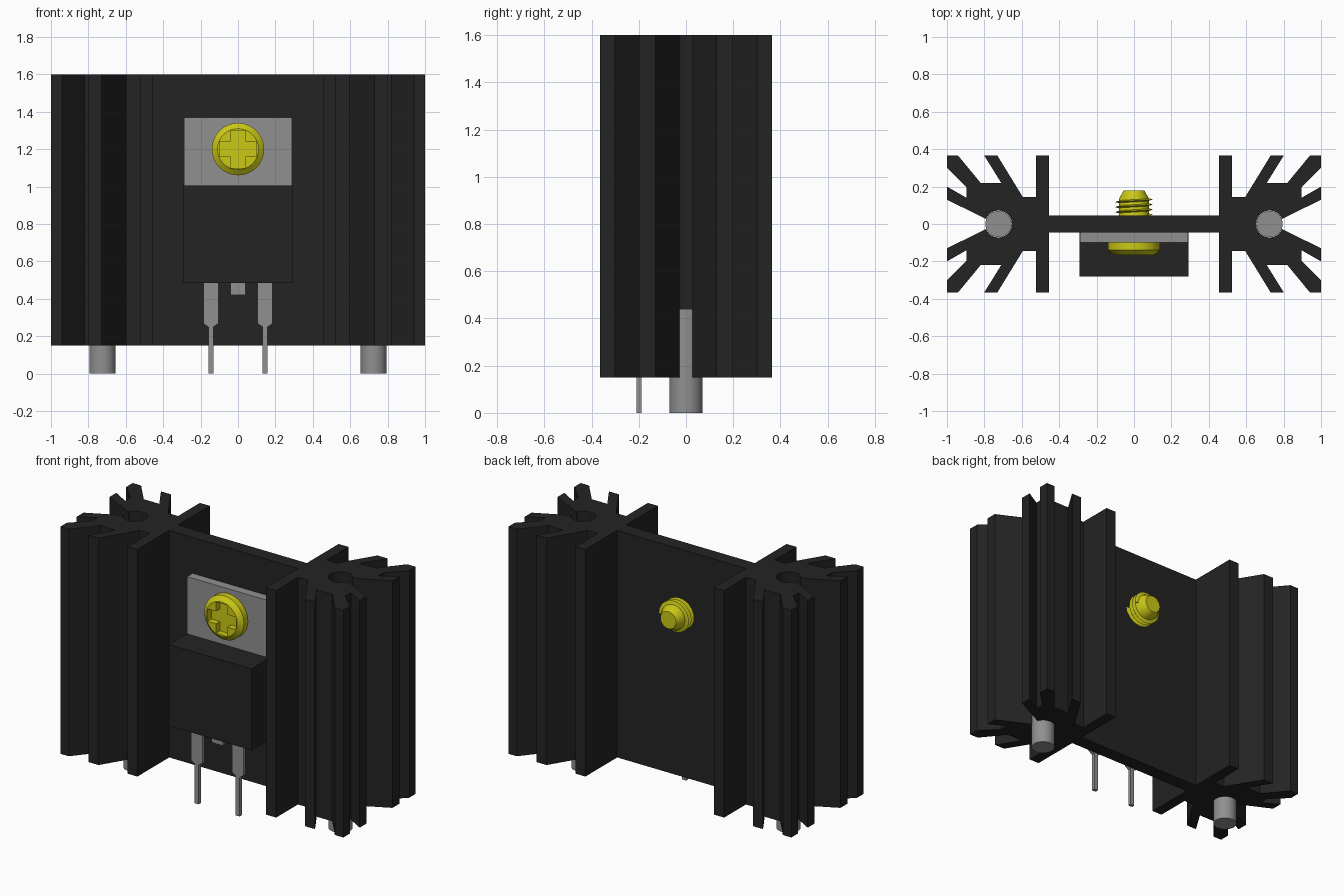
import bpy, bmesh, math
from mathutils import Matrix, Vector

if "Cube" in bpy.data.objects:
    bpy.data.objects.remove(bpy.data.objects["Cube"], do_unlink=True)


def material(name, rgb):
    m = bpy.data.materials.new(name)
    m.use_nodes = True
    m.diffuse_color = (*rgb, 1)
    m.node_tree.nodes["Principled BSDF"].inputs["Base Color"].default_value = (*rgb, 1)
    return m


black = material("black", (0.017, 0.017, 0.017))
grey = material("metal grey", (0.28, 0.28, 0.28))
yellow = material("yellow", (0.60, 0.58, 0.008))


def finish(name, bm, mat, smooth=False):
    bmesh.ops.recalc_face_normals(bm, faces=bm.faces)
    me = bpy.data.meshes.new(name)
    bm.to_mesh(me)
    bm.free()
    me.materials.append(mat)
    ob = bpy.data.objects.new(name, me)
    bpy.context.collection.objects.link(ob)
    if smooth:
        bpy.ops.object.select_all(action='DESELECT')
        ob.select_set(True)
        bpy.context.view_layer.objects.active = ob
        bpy.ops.object.shade_smooth_by_angle(angle=math.radians(30))
    return ob


def prism(name, points, offset, mat):
    """Extrude a closed outline of 3D points along offset."""
    bm = bmesh.new()
    face = bm.faces.new([bm.verts.new(p) for p in points])
    new = bmesh.ops.extrude_face_region(bm, geom=[face])["geom"]
    bmesh.ops.translate(bm, vec=offset,
                        verts=[v for v in new if isinstance(v, bmesh.types.BMVert)])
    return finish(name, bm, mat)


def box(name, lo, hi, mat):
    pts = [(lo[0], lo[1], lo[2]), (hi[0], lo[1], lo[2]),
           (hi[0], hi[1], lo[2]), (lo[0], hi[1], lo[2])]
    return prism(name, pts, (0, 0, hi[2] - lo[2]), mat)


def lathe(name, profile, matrix, mat, n=32):
    """Stack rings of (radius, height) about z, cap both ends, then place."""
    bm = bmesh.new()
    rings = [[bm.verts.new((r * math.cos(2 * math.pi * i / n),
                            r * math.sin(2 * math.pi * i / n), h)) for i in range(n)]
             for r, h in profile]
    for a, b in zip(rings, rings[1:]):
        for i in range(n):
            j = (i + 1) % n
            bm.faces.new((a[i], a[j], b[j], b[i]))
    bm.faces.new(rings[0])
    bm.faces.new(rings[-1])
    bm.transform(matrix)
    return finish(name, bm, mat, True)


# Heat sink: one quarter of the finned cross-section, then mirrored round
PIN_X, HOLE_R = 0.725, 0.072
quarter = [(0.455, 0.045), (0.455, 0.365), (0.525, 0.365), (0.525, 0.145),
           (0.595, 0.145), (0.73, 0.365), (0.80, 0.365), (0.71, 0.22),
           (0.82, 0.22), (0.94, 0.365), (1.0, 0.365), (1.0, 0.30),
           (0.895, 0.195), (0.895, 0.14), (1.0, 0.20), (1.0, 0.13)]
start = math.asin(0.027 / HOLE_R)
for k in range(13):
    a = start + (math.pi - start) * k / 12
    quarter.append((PIN_X + HOLE_R * math.cos(a), HOLE_R * math.sin(a)))
half = quarter + [(x, -y) for x, y in reversed(quarter[:-1])]
outline = half + [(-x, -y) for x, y in half]
prism("heat_sink", [(x, y, 0.15) for x, y in outline], (0, 0, 1.45), black)

# Mounting pins seated in the slotted holes
for side, s in (("left", 1), ("right", -1)):
    lathe(side + "_mounting_pin", [(0.07, 0), (0.07, 0.44)],
          Matrix.Translation((s * PIN_X, 0, 0)), grey)

# Component: metal tab, moulded body and leads
box("metal_tab", (-0.29, -0.1, 0.49), (0.29, -0.045, 1.37), grey)
box("component_body", (-0.291, -0.28, 0.485), (0.291, -0.046, 1.005), black)
lead = [(-0.04, 0.5), (-0.04, 0.268), (-0.014, 0.25), (-0.014, 0),
        (0.014, 0), (0.014, 0.25), (0.04, 0.268), (0.04, 0.5)]
for side, s in (("left", 1), ("right", -1)):
    prism(side + "_lead", [(x + s * 0.145, -0.21, z) for x, z in lead],
          (0, 0.022, 0), grey)
box("middle_lead", (-0.04, -0.21, 0.42), (0.04, -0.188, 0.5), grey)

# Screw: local z runs along +y, through the sink
place = Matrix.Translation((0, 0, 1.2)) @ Matrix.Rotation(-math.pi / 2, 4, 'X')
screw = lathe("screw", [(0.11, -0.165), (0.14, -0.14), (0.14, -0.1), (0.08, -0.1),
                        (0.08, 0.135), (0.055, 0.18)], place, yellow)

# Cross recess cut into the screw head
w, r = 0.04, 0.1
cross = [(w, w), (w, r), (-w, r), (-w, w), (-r, w), (-r, -w),
         (-w, -w), (-w, -r), (w, -r), (w, -w), (r, -w), (r, w)]
cutter = prism("recess_cutter", [(x, -0.2, z + 1.2) for x, z in cross],
               (0, 0.075, 0), yellow)
cutter.hide_render = True
mod = screw.modifiers.new("recess", 'BOOLEAN')
mod.operation, mod.solver, mod.object = 'DIFFERENCE', 'EXACT', cutter
bpy.context.view_layer.objects.active = screw
bpy.ops.object.modifier_apply(modifier=mod.name)
bpy.data.objects.remove(cutter, do_unlink=True)

# Screw thread: a thin triangular ridge wound as a helix
bm = bmesh.new()
steps, pitch, turns = 24, 0.027, 3
rows = []
for i in range(steps * turns + 1):
    a = 2 * math.pi * i / steps
    h = 0.05 + pitch * i / steps
    rows.append([bm.verts.new(place @ Vector((q * math.cos(a), q * math.sin(a), h + d)))
                 for q, d in ((0.075, -0.008), (0.102, 0), (0.075, 0.008))])
for a, b in zip(rows, rows[1:]):
    for k in range(3):
        m = (k + 1) % 3
        bm.faces.new((a[k], a[m], b[m], b[k]))
bm.faces.new(rows[0])
bm.faces.new(rows[-1])
finish("screw_thread", bm, yellow, True)
